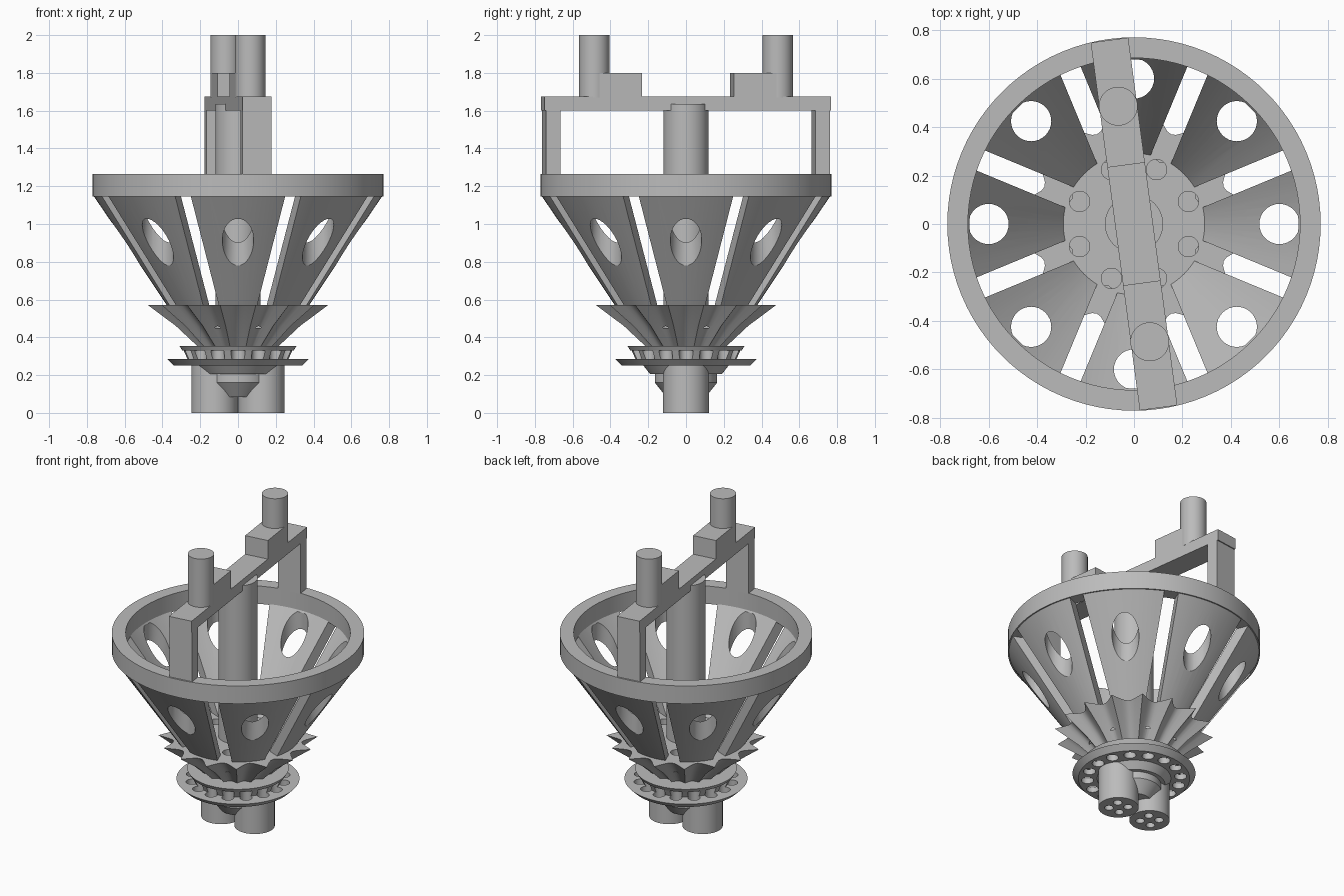
import bpy, bmesh
from math import sin, cos, pi, radians
from mathutils import Matrix, Vector

old = bpy.data.objects.get("Cube")
if old:
    bpy.data.objects.remove(old)

GREY = (0.5, 0.5, 0.5, 1)
mat = bpy.data.materials.new("plain grey")
mat.use_nodes = True
mat.diffuse_color = GREY
mat.node_tree.nodes["Principled BSDF"].inputs["Base Color"].default_value = GREY


def finish(name, bm):
    bmesh.ops.recalc_face_normals(bm, faces=bm.faces)
    mesh = bpy.data.meshes.new(name)
    bm.to_mesh(mesh)
    bm.free()
    mesh.materials.append(mat)
    ob = bpy.data.objects.new(name, mesh)
    bpy.context.collection.objects.link(ob)
    return ob


def activate(ob):
    bpy.ops.object.select_all(action="DESELECT")
    ob.select_set(True)
    bpy.context.view_layer.objects.active = ob


def smooth(ob):
    activate(ob)
    bpy.ops.object.shade_smooth_by_angle(angle=radians(30))


def skin(bm, rings, closed):
    """Join rings of points; close to a loop or cap the two ends."""
    loops = [[bm.verts.new(p) for p in ring] for ring in rings]
    n = len(loops[0])
    pairs = list(zip(loops, loops[1:])) + ([(loops[-1], loops[0])] if closed else [])
    for a, b in pairs:
        for i in range(n):
            j = (i + 1) % n
            bm.faces.new((a[i], a[j], b[j], b[i]))
    if not closed:
        bm.faces.new(loops[0])
        bm.faces.new(loops[-1])


def lathe(name, profile, closed=False, n=96):
    bm = bmesh.new()
    skin(bm, [[(r * cos(2 * pi * i / n), r * sin(2 * pi * i / n), z)
               for i in range(n)] for r, z in profile], closed)
    return finish(name, bm)


def add_cylinder(bm, x, y, r, z0, z1, n=32):
    bmesh.ops.create_cone(bm, cap_ends=True, segments=n, radius1=r, radius2=r, depth=z1 - z0,
                          matrix=Matrix.Translation((x, y, (z0 + z1) / 2)))


def add_box(bm, lo, hi, turn=0):
    lo, hi = Vector(lo), Vector(hi)
    bmesh.ops.create_cube(bm, size=1, matrix=Matrix.Rotation(turn, 4, "Z")
                          @ Matrix.Translation((lo + hi) / 2)
                          @ Matrix.Diagonal((*(hi - lo), 1)))


def cylinder(name, x, y, r, z0, z1):
    bm = bmesh.new()
    add_cylinder(bm, x, y, r, z0, z1, 48)
    ob = finish(name, bm)
    smooth(ob)
    return ob


def circle_of_cylinders(count, dist, r, z0, z1, start=0):
    bm = bmesh.new()
    for i in range(count):
        a = start + 2 * pi * i / count
        add_cylinder(bm, dist * cos(a), dist * sin(a), r, z0, z1)
    return bm


def cut(ob, bm):
    cutter = finish("cutter", bm)
    cutter.hide_render = True
    mod = ob.modifiers.new("cut", "BOOLEAN")
    mod.operation, mod.solver, mod.object = "DIFFERENCE", "EXACT", cutter
    activate(ob)
    bpy.ops.object.modifier_apply(modifier=mod.name)
    bpy.data.objects.remove(cutter)


# Top ring
smooth(lathe("top_ring", [(0.685, 1.145), (0.77, 1.145), (0.77, 1.265), (0.685, 1.265)], True))

# Conical basket, cut into eight panels with a round hole in each
basket = lathe("basket_panels", [(0.285, 0.56), (0.37, 0.56), (0.765, 1.15), (0.685, 1.15)], True)
slots = bmesh.new()
for k in range(8):
    add_box(slots, (0.2, -0.045, 0.5), (0.9, 0.045, 1.2), radians(22.5 + 45 * k))
cut(basket, slots)
cut(basket, circle_of_cylinders(8, 0.6, 0.083, 0.5, 1.14))
smooth(basket)


# Fluted cup with sixteen hollow flutes and a drilled floor
def flutes(tip, valley, z, count=16, steps=8):
    ring = []
    for i in range(count * steps):
        a = 2 * pi * (i / steps + 0.5) / count
        r = tip - (tip - valley) * sin(pi * (i % steps) / steps)
        ring.append((r * cos(a), r * sin(a), z))
    return ring


bm = bmesh.new()
skin(bm, [flutes(0.21, 0.185, 0.345), flutes(0.335, 0.285, 0.46), flutes(0.485, 0.4, 0.57)], False)
cup = finish("fluted_cup", bm)
cut(cup, circle_of_cylinders(8, 0.243, 0.042, 0.45, 0.7, radians(22.5)))
smooth(cup)

# Two flanges, the neck between them and the hub underneath
flanges = lathe("flanged_hub", [(0.105, 0.085), (0.165, 0.16), (0.165, 0.205), (0.19, 0.205),
                                (0.225, 0.25), (0.34, 0.25), (0.375, 0.285), (0.27, 0.285),
                                (0.29, 0.33), (0.295, 0.33), (0.31, 0.355)])
cut(flanges, circle_of_cylinders(16, 0.285, 0.037, 0.2, 0.33))
smooth(flanges)

# Two feet, each with four bores
for side, name in ((1, "left_foot"), (-1, "right_foot")):
    foot = cylinder(name, side * 0.124, 0, 0.123, 0, 0.252)
    bores = circle_of_cylinders(4, 0.058, 0.027, -0.1, 0.2, pi / 4)
    bmesh.ops.translate(bores, verts=bores.verts, vec=(side * 0.124, 0, 0))
    cut(foot, bores)
    smooth(foot)

# Central column
cylinder("central_column", 0, 0, 0.12, 0.56, 1.635)

# Slightly turned bridge with its posts, blocks and pins
TURN = radians(7.6)


def bridge_box(name, y0, y1, z0, z1):
    bm = bmesh.new()
    add_box(bm, (-0.078, min(y0, y1), z0), (0.078, max(y0, y1), z1), TURN)
    return finish(name, bm)


bridge_box("bridge_beam", -0.765, 0.765, 1.6, 1.675)
for s, end in ((-1, "front"), (1, "back")):
    bridge_box(end + "_post", s * 0.68, s * 0.758, 1.26, 1.6)
    bridge_box(end + "_block", s * 0.245, s * 0.49, 1.675, 1.8)
    cylinder(end + "_pin", -s * 0.49 * sin(TURN), s * 0.49 * cos(TURN), 0.08, 1.67, 2.0)
